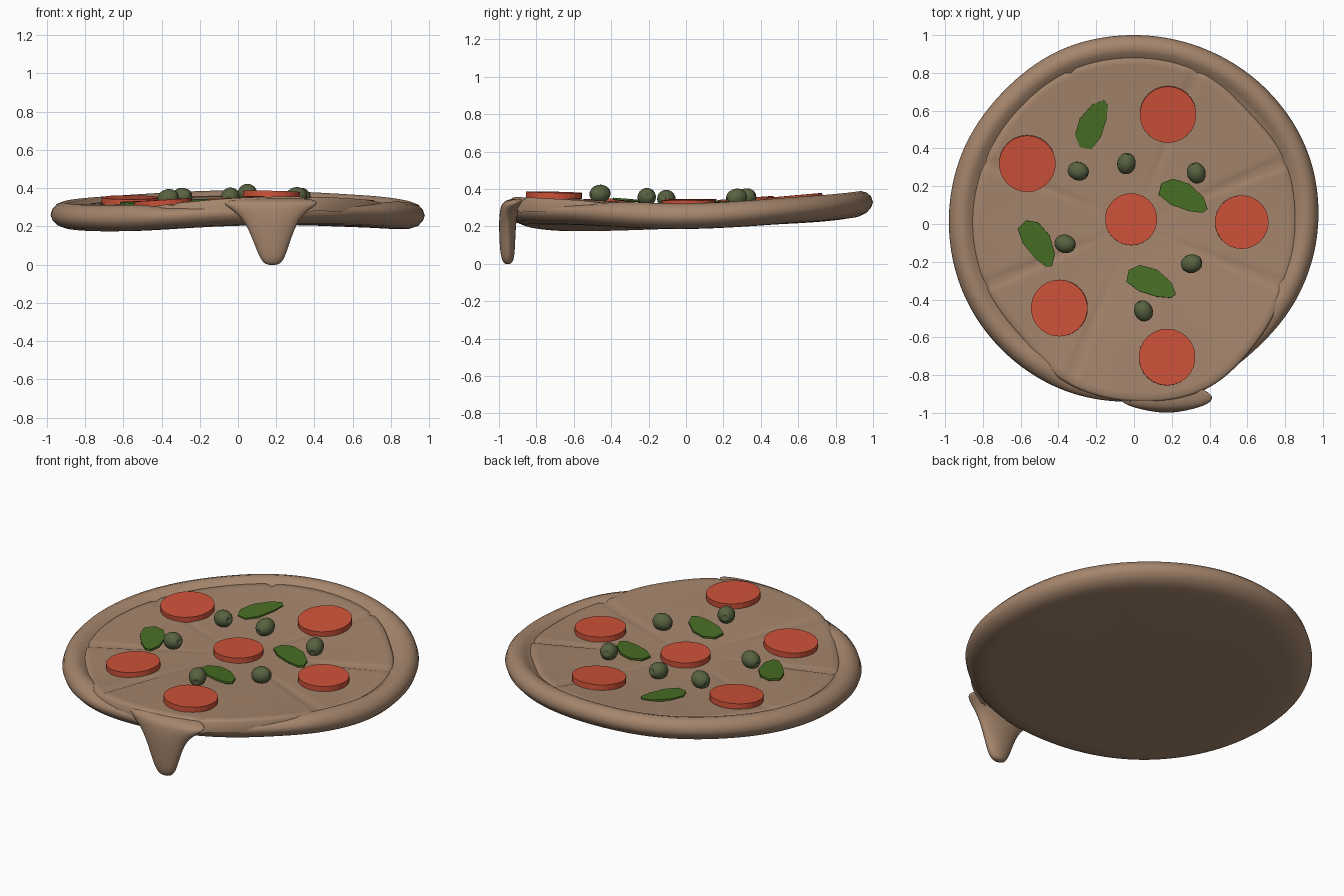
import bpy, bmesh, math
from mathutils import Vector, Matrix

cube = bpy.data.objects.get("Cube")
if cube:
    bpy.data.objects.remove(cube, do_unlink=True)


def material(name, rgb):
    m = bpy.data.materials.new(name)
    m.use_nodes = True
    m.diffuse_color = (*rgb, 1)
    m.node_tree.nodes["Principled BSDF"].inputs["Base Color"].default_value = (*rgb, 1)
    return m


BROWN = material("baked brown", (0.376, 0.237, 0.152))
RED = material("sausage red", (0.61, 0.084, 0.041))
GREEN = material("leaf green", (0.065, 0.156, 0.018))
OLIVE = material("olive green", (0.098, 0.122, 0.053))


def make_object(name, bm, mat, smooth=True):
    bmesh.ops.recalc_face_normals(bm, faces=bm.faces)
    for f in bm.faces:
        f.smooth = smooth
    mesh = bpy.data.meshes.new(name)
    bm.to_mesh(mesh)
    bm.free()
    mesh.materials.append(mat)
    ob = bpy.data.objects.new(name, mesh)
    bpy.context.collection.objects.link(ob)
    return ob


def loft(bm, rings, cap_start=True, cap_end=True):
    """Join closed rings of points with quads."""
    loops = [[bm.verts.new(p) for p in ring] for ring in rings]
    n = len(loops[0])
    for a, b in zip(loops, loops[1:]):
        for i in range(n):
            j = (i + 1) % n
            bm.faces.new((a[i], a[j], b[j], b[i]))
    if cap_start:
        bm.faces.new(loops[0][::-1])
    if cap_end:
        bm.faces.new(loops[-1])


def around(values, angle):
    """Smooth periodic interpolation of evenly spaced values round the circle."""
    n = len(values)
    u = (angle / math.tau) % 1 * n
    i = int(u)
    f = u - i
    a, b, c, d = (values[(i + k) % n] for k in (-1, 0, 1, 2))
    return b + 0.5 * f * (c - a + f * (2 * a - 5 * b + 4 * c - d + f * (3 * (b - c) + d - a)))


# Outlines and edge height, counted anticlockwise from +x
OUTER = [.975, .995, 1, 1, 1, 1, .985, .985, .98, .975, .965, .955, .94, .93, .925, .95]
CHEESE = [.86, .87, .85, .885, .89, .89, .87, .86, .86, .855, .85, .915, .94, .955, .905, .87]
EDGE = [.25, .295, .325, .292, .255, .235, .274, .278]
CENTRE = .262
SEGMENTS = 160
ANGLES = [math.tau * i / SEGMENTS for i in range(SEGMENTS)]


def overlap(a):
    """How far the cheese runs over the crust in this direction, 0 to 1."""
    u = min(1, max(0, (around(CHEESE, a) / around(OUTER, a) - .9) / .07))
    return u * u * (3 - 2 * u)


def base_height(a, t):
    return CENTRE + (around(EDGE, a) - CENTRE) * t * t


def cheese_height(x, y):
    a, r = math.atan2(y, x), math.hypot(x, y)
    t = r / around(OUTER, a)
    bump = .025 * math.exp(-((x - .1) ** 2 + (y + .6) ** 2) / .15)
    # Shallow slice cuts radiating from the middle
    off = (a - math.pi / 8 + math.pi / 8) % (math.pi / 4) - math.pi / 8
    cut = .011 * math.exp(-(r * off / .018) ** 2) * min(1, r / .6) ** 2
    return base_height(a, t) + .05 + .015 * overlap(a) * t ** 4 + bump - cut


# Crust: one profile swept round the wavy outline
PROFILE = [(.02, -.05), (.4, -.055), (.7, -.062), (.85, -.067), (.92, -.064), (.965, -.048),
           (.99, -.022), (1, .005), (.99, .036), (.967, .06), (.935, .072), (.905, .066),
           (.88, .048), (.85, .03), (.6, .02), (.02, .02)]
rings = []
for t, h in PROFILE:
    ring = []
    for a in ANGLES:
        r = t * around(OUTER, a)
        rise = h * (1 - .4 * overlap(a)) if h > 0 else h
        ring.append((r * math.cos(a), r * math.sin(a), base_height(a, t) + rise))
    rings.append(ring)
bm = bmesh.new()
loft(bm, rings)
make_object("crust", bm, BROWN)

# Cheese: a polar sheet with a rounded lip at its edge
rings = []
STEPS = 26
for k in range(1, STEPS + 3):
    t = min(k / STEPS, 1) * .985 + (.015 if k > STEPS else 0)
    ring = []
    for a in ANGLES:
        r = t * around(CHEESE, a)
        x, y = r * math.cos(a), r * math.sin(a)
        drop = (0, .012, .04 + .035 * overlap(a))[max(0, k - STEPS)]
        ring.append((x, y, cheese_height(x, y) - drop))
    rings.append(ring)
bm = bmesh.new()
loft(bm, rings, cap_end=False)
make_object("cheese", bm, BROWN)

# Melted drip over the front edge: height, half width, y, half depth
DRIP = [(-.002, .028, -.952, .016), (.015, .052, -.953, .03), (.05, .072, -.954, .038),
        (.1, .09, -.955, .042), (.2, .128, -.955, .046), (.26, .17, -.95, .049),
        (.3, .225, -.938, .055), (.325, .26, -.922, .062), (.343, .23, -.9, .058),
        (.35, .12, -.885, .03)]
bm = bmesh.new()
loft(bm, [[(.18 - .03 * z + w * math.cos(i * math.tau / 16), y + d * math.sin(i * math.tau / 16), z)
           for i in range(16)] for z, w, y, d in DRIP])
drip = make_object("cheese_drip", bm, BROWN)
drip.modifiers.new("smooth", "SUBSURF").levels = 2
drip.modifiers["smooth"].render_levels = 2


def place(ob, x, y, lift, spin=0, reach=.1):
    """Rest an object on the cheese, tilted to follow it."""
    dx = cheese_height(x + reach, y) - cheese_height(x - reach, y)
    dy = cheese_height(x, y + reach) - cheese_height(x, y - reach)
    normal = Vector((-dx, -dy, 2 * reach)).normalized()
    tilt = Vector((0, 0, 1)).rotation_difference(normal).to_matrix().to_4x4()
    spot = Vector((x, y, cheese_height(x, y) + lift))
    ob.matrix_world = Matrix.Translation(spot) @ tilt @ Matrix.Rotation(spin, 4, "Z")


# Sausage slices
SLICES = [(.18, .58, .15), (-.565, .32, .15), (-.015, .025, .138),
          (.57, .01, .142), (-.395, -.445, .15), (.175, -.705, .15)]
for i, (x, y, r) in enumerate(SLICES):
    bm = bmesh.new()
    bmesh.ops.create_cone(bm, cap_ends=True, segments=26, radius1=r, radius2=r, depth=.032)
    place(make_object(f"sausage_slice_{i + 1}", bm, RED, False), x, y, .017)

# Olives: stretched balls with a dimple at each end
OLIVES = [(-.295, .28, -20), (-.04, .32, 80), (.33, .27, 110),
          (-.365, -.105, -15), (.305, -.21, 10), (.05, -.46, 115)]
for i, (x, y, spin) in enumerate(OLIVES):
    bm = bmesh.new()
    bmesh.ops.create_uvsphere(bm, u_segments=20, v_segments=14, radius=1)
    for v in bm.verts:
        if abs(v.co.z) > .99:
            v.co.z *= .6
        elif abs(v.co.z) > .95:
            v.co.z *= .97
    bmesh.ops.scale(bm, vec=(.049, .049, .058), verts=bm.verts)
    bmesh.ops.rotate(bm, matrix=Matrix.Rotation(math.radians(78), 3, "Y"), verts=bm.verts)
    place(make_object(f"olive_{i + 1}", bm, OLIVE), x, y, .036, math.radians(spin))

# Leaves: thin cut-out plates
LEAF = [(.145, 0), (.10, .045), (0, .075), (-.09, .06), (-.135, .01),
        (-.12, -.05), (-.04, -.068), (.06, -.055), (.13, -.03)]
LEAVES = [(-.22, .525, 65), (.26, .145, -27), (-.51, -.1, -58), (.09, -.31, -25)]
for i, (x, y, spin) in enumerate(LEAVES):
    bm = bmesh.new()
    loft(bm, [[(px, py, z) for px, py in LEAF] for z in (0, .012)])
    place(make_object(f"leaf_{i + 1}", bm, GREEN, False), x, y, .006, math.radians(spin))
